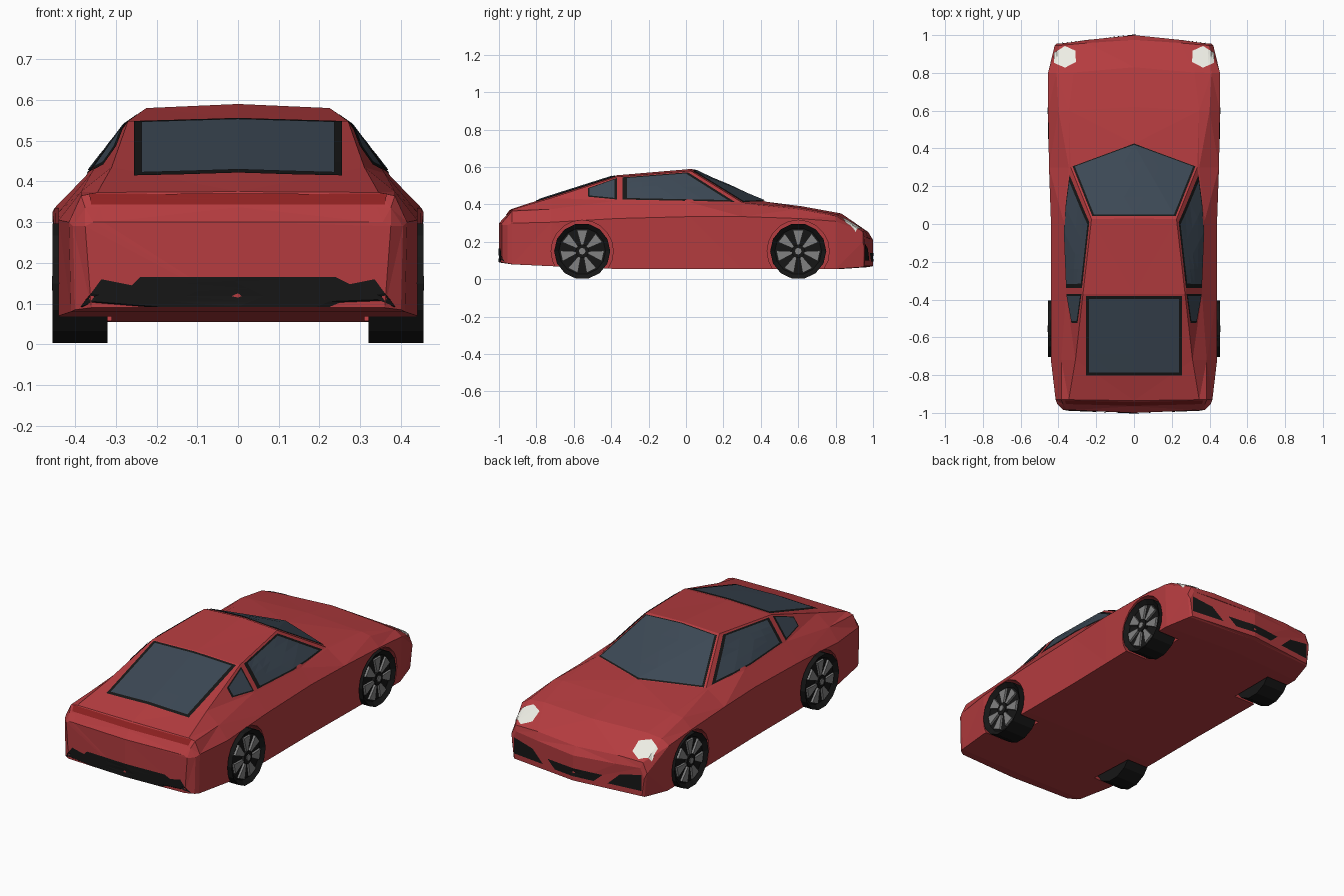
import bpy, bmesh, math
from mathutils import Vector, Matrix
from mathutils.bvhtree import BVHTree

if "Cube" in bpy.data.objects:
    bpy.data.objects.remove(bpy.data.objects["Cube"])


def mat(name, *rgb):
    m = bpy.data.materials.new(name)
    m.diffuse_color = (*rgb, 1)
    m.use_nodes = True
    m.node_tree.nodes["Principled BSDF"].inputs["Base Color"].default_value = m.diffuse_color
    return m


RED = mat("red_paint", 0.46, 0.045, 0.05)
TAIL = mat("tail_red", 0.27, 0.015, 0.015)
BLACK = mat("black_trim", 0.008, 0.008, 0.008)
GLASS = mat("tinted_glass", 0.045, 0.065, 0.09)
RIM = mat("rim_grey", 0.22, 0.22, 0.22)
LAMP = mat("lamp_cream", 0.85, 0.85, 0.78)


def finish(bm, name, material):
    me = bpy.data.meshes.new(name)
    bm.to_mesh(me)
    bm.free()
    ob = bpy.data.objects.new(name, me)
    bpy.context.collection.objects.link(ob)
    me.materials.append(material)
    return ob


# Body stations: y side, y centre, sill x z, shoulder x z, belt x z, roof edge x z, centre z
STATIONS = [
    (-.985, -1, .36, .09, .375, .29, .355, .30, .33, .30, .30),
    (-.955, -.965, .40, .085, .405, .29, .375, .335, .34, .337, .337),
    (-.93, -.935, .41, .08, .415, .30, .385, .365, .345, .373, .375),
    (-.72, -.72, .44, .07, .44, .305, .385, .375, .31, .435, .445),
    (-.37, -.37, .435, .055, .44, .325, .36, .42, .27, .548, .556),
    (.02, .03, .435, .055, .44, .335, .375, .412, .225, .58, .59),
    (.30, .425, .44, .055, .45, .335, .345, .405, .335, .41, .415),
    (.60, .62, .445, .055, .455, .325, .40, .375, .345, .385, .39),
    (.80, .83, .445, .055, .455, .31, .41, .338, .32, .348, .352),
    (.945, .975, .405, .065, .42, .20, .395, .255, .25, .262, .252),
    (.955, 1.0, .395, .07, .41, .17, .385, .225, .25, .22, .21),
]


def section(s):
    ys, yc = s[:2]
    half = [(0, s[3]), (s[2], s[3]), (s[4], s[5]), (s[6], s[7]), (s[8], s[9]), (0, s[10])]
    ring = half + [(-x, z) for x, z in half[-2:0:-1]]
    return [(x, yc + (ys - yc) * min(1, abs(x) / .33) ** 2, z) for x, z in ring]


bm = bmesh.new()
rings = [[bm.verts.new(p) for p in section(s)] for s in STATIONS]
for a, b in zip(rings, rings[1:]):
    for i in range(10):
        j = (i + 1) % 10
        bm.faces.new((a[i], a[j], b[j], b[i]))
for r in (rings[0], rings[-1]):
    bm.faces.new(r[:6])
    bm.faces.new(r[5:] + r[:1])
bmesh.ops.triangulate(bm, faces=bm.faces[:])
bmesh.ops.recalc_face_normals(bm, faces=bm.faces[:])
surface = BVHTree.FromBMesh(bm)
body = finish(bm, "body", RED)

# Wheel arches
WHEELS = [(s, y) for s in (1, -1) for y in (.60, -.555)]


def cylinder(bm, r, depth, x, y, z, sides):
    m = Matrix.Translation((x, y, z)) @ Matrix.Rotation(math.pi / 2, 4, 'Y')
    return bmesh.ops.create_cone(bm, cap_ends=True, segments=sides, radius1=r, radius2=r,
                                 depth=depth, matrix=m)['verts']


bm = bmesh.new()
for s, y in WHEELS:
    cylinder(bm, .166, .3, s * .46, y, .15, 20)
cutter = finish(bm, "arch_cutter", BLACK)
cutter.hide_render = True
cutter.hide_viewport = True
mod = body.modifiers.new("arches", 'BOOLEAN')
mod.operation = 'DIFFERENCE'
mod.solver = 'EXACT'
mod.object = cutter

# Trim and glass panels are flat outlines draped on the body along an axis
def panel(name, pts, axis, sign, material, lift):
    d = Vector((0, 0, 0))
    d[axis] = -sign
    u, v = [i for i in range(3) if i != axis]
    bm = bmesh.new()
    vs = []
    for p in pts:
        co = Vector((0, 0, 0))
        co[u], co[v], co[axis] = p[0], p[1], 2 * sign
        vs.append(bm.verts.new(co))
    bm.faces.new(vs)
    bmesh.ops.triangulate(bm, faces=bm.faces[:])
    bmesh.ops.subdivide_edges(bm, edges=bm.edges[:], cuts=3, use_grid_fill=True)
    for vert in bm.verts:
        hit, n, *_ = surface.ray_cast(vert.co, d)
        if hit is None:
            start = vert.co.copy()
            start[axis] = .4 * sign
            hit, n, *_ = surface.find_nearest(start)
        vert.co = hit + n * lift
    bm.normal_update()
    bmesh.ops.reverse_faces(bm, faces=[f for f in bm.faces if f.normal.dot(d) > 0])
    return finish(bm, name, material)


def window(name, pts, axis, sign, inset):
    cx = sum(p[0] for p in pts) / len(pts)
    cy = sum(p[1] for p in pts) / len(pts)
    inner = [(x + (cx - x) * inset, y + (cy - y) * inset) for x, y in pts]
    panel(name + "_frame", pts, axis, sign, BLACK, .003)
    panel(name + "_glass", inner, axis, sign, GLASS, .006)


def flip(pts, s):
    return [(s * x, z) for x, z in pts]


window("windshield", [(0, .425), (.325, .305), (.22, .04), (-.22, .04), (-.325, .305)], 2, 1, .04)
window("rear_window", [(.255, -.38), (.255, -.80), (-.255, -.80), (-.255, -.38)], 2, 1, .07)
for s, side in ((1, "right"), (-1, "left")):
    window("door_window_" + side, [(-.34, .425), (.26, .412), (.01, .57), (-.34, .543)], 0, s, .1)
    window("quarter_window_" + side, [(-.525, .44), (-.37, .425), (-.37, .54), (-.525, .485)], 0, s, .14)
    panel("headlight_" + side, flip([(.365, .94), (.42, .905), (.42, .85), (.365, .825),
                                     (.307, .855), (.31, .915)], s), 2, 1, LAMP, .005)
    panel("side_grille_" + side, flip([(.395, .10), (.395, .19), (.27, .165), (.20, .10)], s),
          1, 1, BLACK, .003)
panel("centre_grille", [(-.17, .14), (.17, .14), (.12, .095), (-.12, .095)], 1, 1, BLACK, .003)
panel("tail_light_strip", [(-.36, .342), (.36, .342), (.365, .368), (-.365, .368)], 1, -1, TAIL, .003)
panel("rear_diffuser", [(-.385, .092), (.385, .092), (.335, .16), (.26, .145), (.24, .165),
                        (-.24, .165), (-.26, .145), (-.335, .16)], 1, -1, BLACK, .003)

# Wheels: recessed tyre, seven flared spokes, hub and cap
for s, y in WHEELS:
    tag = ("front" if y > 0 else "rear") + ("_right" if s > 0 else "_left")
    bm = bmesh.new()
    cylinder(bm, .15, .135, s * .3875, y, .15, 14)
    bm.normal_update()
    outer = [f for f in bm.faces if f.normal.x * s > .9]
    bmesh.ops.inset_region(bm, faces=outer, thickness=.025)
    bmesh.ops.translate(bm, verts=outer[0].verts[:], vec=(-s * .02, 0, 0))
    cylinder(bm, .036, .02, s * .442, y, .15, 12)
    finish(bm, "tyre_" + tag, BLACK)

    bm = bmesh.new()
    for k in range(7):
        a = 2 * math.pi * k / 7 + math.pi / 2
        ends = [(.032, -.2), (.118, -.25), (.118, .25), (.032, .2)]
        f = bm.faces.new([bm.verts.new((s * .436, y + r * math.cos(a + t), .15 + r * math.sin(a + t)))
                          for r, t in ends])
        out = bmesh.ops.extrude_face_region(bm, geom=[f])['geom']
        bmesh.ops.translate(bm, verts=[g for g in out if isinstance(g, bmesh.types.BMVert)],
                            vec=(s * .012, 0, 0))
    cylinder(bm, .018, .01, s * .452, y, .15, 8)
    bmesh.ops.recalc_face_normals(bm, faces=bm.faces[:])
    finish(bm, "rim_" + tag, RIM)
